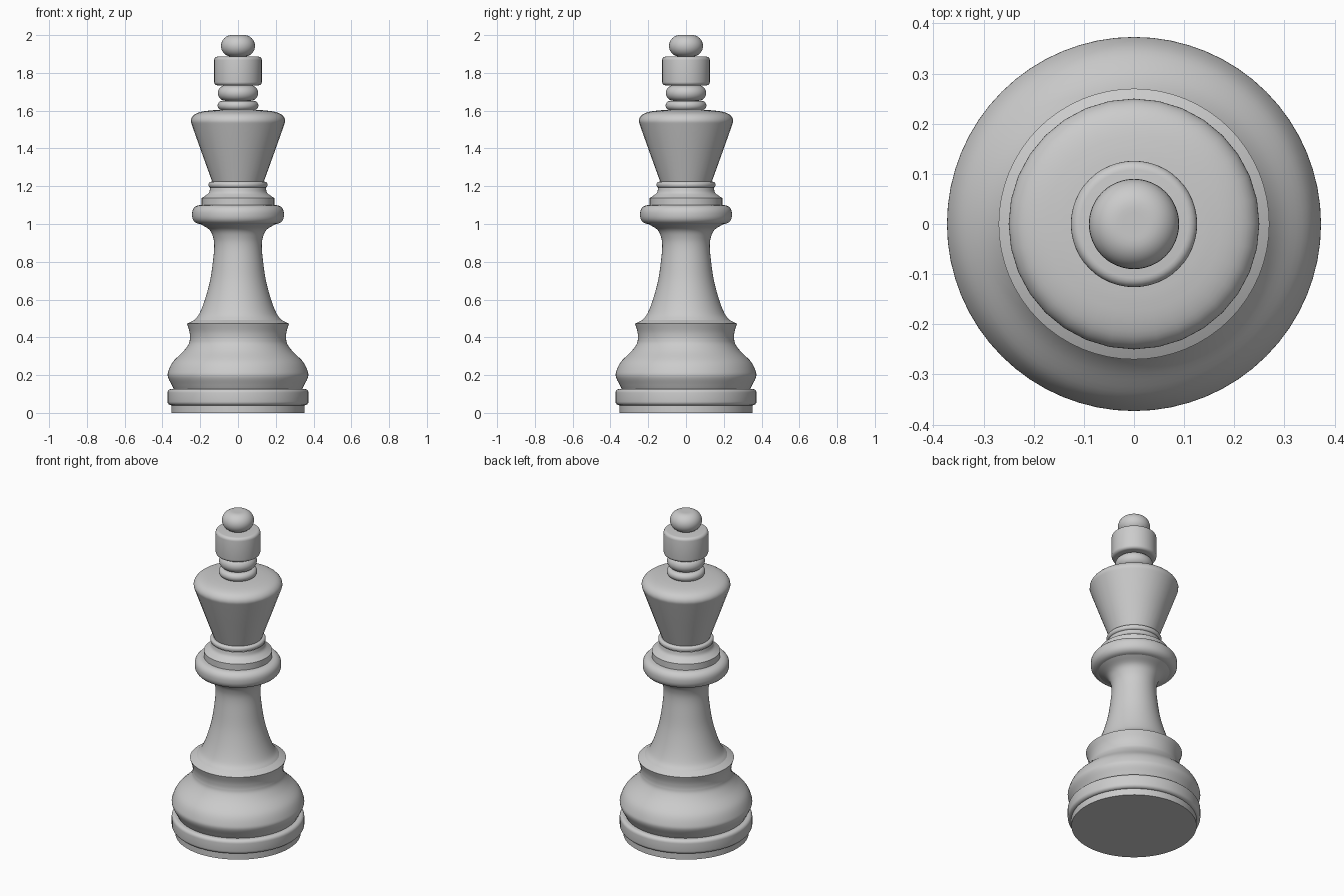
import bpy, bmesh, math
from mathutils import Vector

if "Cube" in bpy.data.objects:
    bpy.data.objects.remove(bpy.data.objects["Cube"])


def smooth_path(pts, steps=5):
    """Catmull-Rom curve through (radius, height) points."""
    p = [Vector(q) for q in pts]
    p = [2 * p[0] - p[1]] + p + [2 * p[-1] - p[-2]]
    out = []
    for i in range(1, len(p) - 2):
        a, b, c, d = p[i - 1:i + 3]
        for k in range(steps):
            t = k / steps
            out.append(tuple(0.5 * (2 * b + (c - a) * t + (2 * a - 5 * b + 4 * c - d) * t * t
                                    + (3 * b - a - 3 * c + d) * t ** 3)))
    return out + [tuple(pts[-1])]


def roll(r, z0, z1, rad, steps=5):
    """Outer edge of a disc with both corners rounded."""
    rad = min(rad, (z1 - z0) / 2)
    low = [(r - rad + rad * math.sin(a), z0 + rad - rad * math.cos(a))
           for a in (math.pi / 2 * k / steps for k in range(steps + 1))]
    return low + [(x, z0 + z1 - z) for x, z in reversed(low)]


def lathe(name, profile, sides=64):
    bm = bmesh.new()
    verts = [bm.verts.new((r, 0, z)) for r, z in profile]
    edges = [bm.edges.new(e) for e in zip(verts, verts[1:])]
    bmesh.ops.spin(bm, geom=verts + edges, axis=(0, 0, 1), cent=(0, 0, 0),
                   angle=2 * math.pi, steps=sides, use_duplicate=False)
    bmesh.ops.remove_doubles(bm, verts=bm.verts[:], dist=1e-5)
    bmesh.ops.recalc_face_normals(bm, faces=bm.faces[:])
    mesh = bpy.data.meshes.new(name)
    bm.to_mesh(mesh)
    bm.free()
    ob = bpy.data.objects.new(name, mesh)
    bpy.context.collection.objects.link(ob)
    bpy.context.view_layer.objects.active = ob
    ob.select_set(True)
    bpy.ops.object.shade_smooth_by_angle(angle=math.radians(35))
    ob.select_set(False)
    return ob


# Foot and base band
lathe("foot", [(0, 0), (0.352, 0), (0.352, 0.04)])
lathe("base_band", [(0.345, 0.04)] + roll(0.373, 0.04, 0.127, 0.02) + [(0.34, 0.127)])

# Swelling base with flared lip
lathe("base_bell", smooth_path([(0.34, 0.127), (0.352, 0.15), (0.371, 0.19), (0.369, 0.22),
                                (0.345, 0.27), (0.29, 0.325), (0.261, 0.365), (0.254, 0.395)])
      + smooth_path([(0.254, 0.395), (0.257, 0.43), (0.27, 0.472)], 3)
      + [(0.255, 0.48), (0.232, 0.491)])

# Concave stem
lathe("stem", smooth_path([(0.232, 0.491), (0.205, 0.525), (0.175, 0.6), (0.148, 0.7), (0.133, 0.8),
                           (0.126, 0.88), (0.132, 0.93), (0.152, 0.97), (0.2, 1.0)]))

# Collar stack
lathe("collar", [(0.18, 0.998)] + roll(0.243, 1.0, 1.1, 0.042) + [(0.19, 1.1)])
lathe("collar_step", [(0.192, 1.098), (0.192, 1.138), (0.18, 1.145)]
      + smooth_path([(0.18, 1.145), (0.155, 1.165), (0.147, 1.192)], 4), 48)
lathe("collar_ring", [(0.13, 1.192)] + roll(0.156, 1.192, 1.224, 0.014) + [(0.13, 1.224)], 48)

# Flared head
lathe("head", [(0.136, 1.222), (0.193, 1.38), (0.245, 1.526)]
      + smooth_path([(0.245, 1.526), (0.25, 1.545), (0.244, 1.565), (0.225, 1.583),
                     (0.19, 1.595), (0.14, 1.602)], 3) + [(0, 1.606)], 32)

# Finial: two rings, drum and button
lathe("finial_ring_lower", [(0.06, 1.6)] + roll(0.108, 1.602, 1.652, 0.025) + [(0.07, 1.652)], 48)
lathe("finial_neck", [(0.07, 1.645), (0.07, 1.745)], 48)
lathe("finial_ring_upper", [(0.06, 1.652)] + roll(0.107, 1.652, 1.734, 0.041) + [(0.06, 1.734)], 48)
lathe("finial_drum", [(0, 1.734)] + roll(0.126, 1.734, 1.886, 0.018) + [(0, 1.886)], 48)
lathe("finial_button", [(0, 1.886)] + roll(0.09, 1.886, 2.0, 0.057, 8)[:-1]
      + smooth_path([(0.033, 2.0), (0.015, 2.0), (0, 2.0)], 2), 48)
